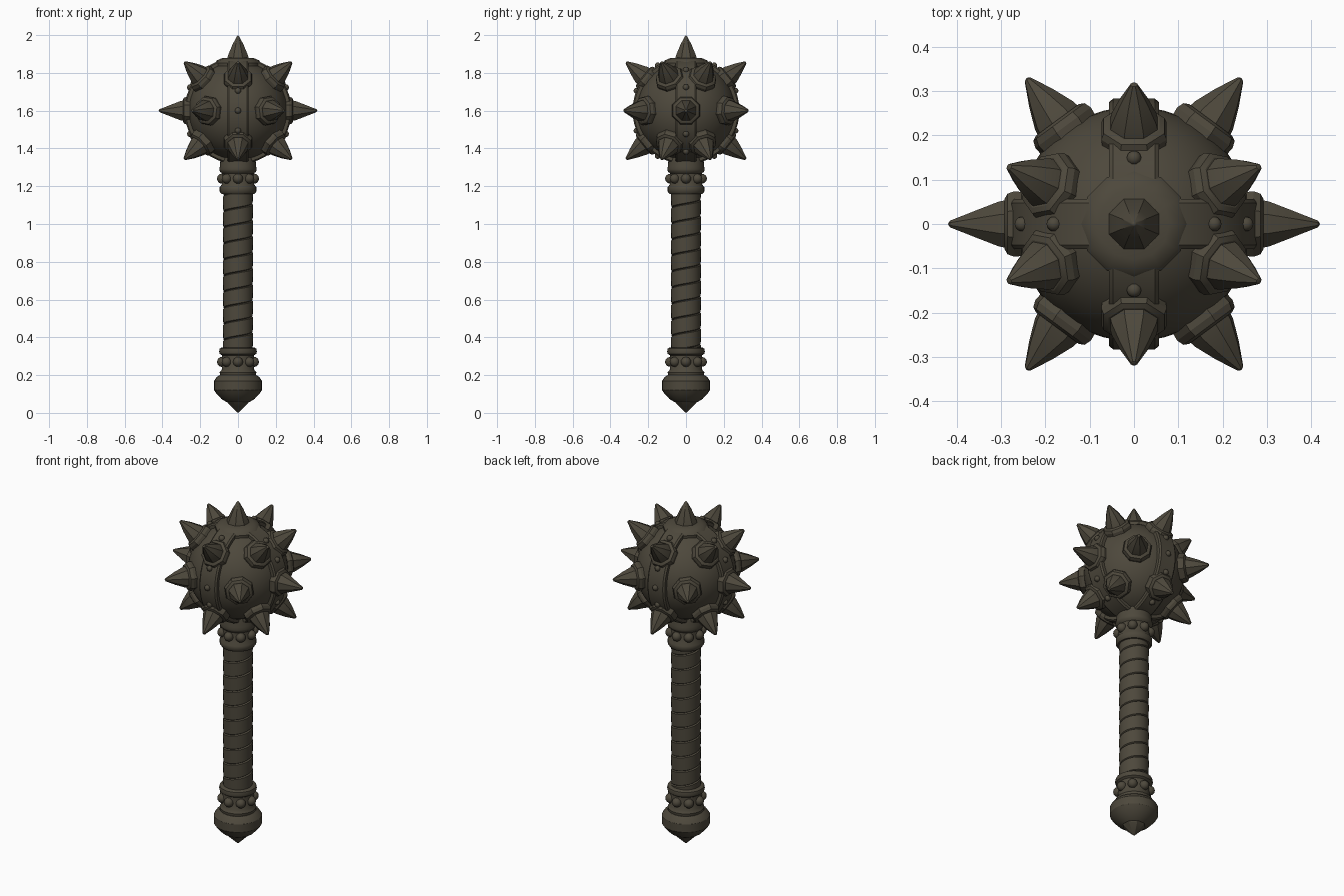
import bpy, bmesh, math
from mathutils import Vector

if "Cube" in bpy.data.objects:
    bpy.data.objects.remove(bpy.data.objects["Cube"])

iron = bpy.data.materials.new("dark olive iron")
iron.diffuse_color = (0.075, 0.065, 0.045, 1)
iron.use_nodes = True
iron.node_tree.nodes["Principled BSDF"].inputs["Base Color"].default_value = iron.diffuse_color
C = Vector((0, 0, 1.6))  # centre of the head


def finish(name, verts, faces, angle=35):
    me = bpy.data.meshes.new(name)
    me.from_pydata([tuple(v) for v in verts], [], faces)
    bm = bmesh.new()
    bm.from_mesh(me)
    bmesh.ops.remove_doubles(bm, verts=bm.verts, dist=1e-5)
    bmesh.ops.recalc_face_normals(bm, faces=bm.faces)
    bm.to_mesh(me)
    bm.free()
    ob = bpy.data.objects.new(name, me)
    bpy.context.collection.objects.link(ob)
    me.materials.append(iron)
    bpy.ops.object.select_all(action='DESELECT')
    ob.select_set(True)
    bpy.context.view_layer.objects.active = ob
    bpy.ops.object.shade_smooth_by_angle(angle=math.radians(angle))
    return ob


def lathe(name, prof, n=32, origin=Vector(), axis=Vector((0, 0, 1)), turn=0.0, angle=35):
    """Revolve (radius, height) points about an axis."""
    q = Vector((0, 0, 1)).rotation_difference(axis)
    verts, faces = [], []
    for r, h in prof:
        for i in range(n):
            a = 2 * math.pi * (i + turn) / n
            verts.append(origin + q @ Vector((r * math.cos(a), r * math.sin(a), h)))
    for j in range(len(prof) - 1):
        for i in range(n):
            k = (i + 1) % n
            faces.append((j * n + i, j * n + k, (j + 1) * n + k, (j + 1) * n + i))
    return finish(name, verts, faces, angle)


def stud(name, pos, axis, r=0.02):
    prof = [(r * math.cos(t * math.pi / 8), r * math.sin(t * math.pi / 8)) for t in range(-1, 5)]
    lathe(name, prof, 10, pos, axis.normalized(), angle=60)


# Head ball
lathe("head_ball", [(0.265 * math.sin(math.pi * i / 24), -0.265 * math.cos(math.pi * i / 24))
                    for i in range(25)], 48, C)


# Two raised bands crossing over the poles
def band(name, d):
    side = Vector((-d.y, d.x, 0))
    sect = [(0.25, -0.056), (0.276, -0.056), (0.283, -0.047), (0.283, 0.047), (0.276, 0.056), (0.25, 0.056)]
    n, m = 48, len(sect)
    verts, faces = [], []
    for i in range(n):
        a = 2 * math.pi * i / n
        out = d * math.cos(a) + Vector((0, 0, math.sin(a)))
        verts += [C + out * r + side * w for r, w in sect]
        for j in range(m):
            k = (j + 1) % m
            b = (i + 1) % n
            faces.append((i * m + j, i * m + k, b * m + k, b * m + j))
    finish(name, verts, faces)


band("side_band", Vector((1, 0, 0)))
band("front_band", Vector((0, 1, 0)))

# Rivets along the bands
for k in range(4):
    a = k * math.pi / 2
    d = Vector((math.cos(a), math.sin(a), 0))
    elevs = (0, 22, -22, 58, -58) if k % 2 else (26, -26, 50, -50)
    for e in elevs:
        t = math.radians(e)
        out = d * math.cos(t) + Vector((0, 0, math.sin(t)))
        stud("band_rivet", C + out * 0.281, out, 0.017)

# Spikes with faceted collars
tips = [Vector((s * 0.42, 0, 0)) for s in (-1, 1)]
tips += [Vector((s * 0.243, t * 0.33, 0)) for s in (-1, 1) for t in (-1, 1)]
for up in (-0.258, 0.258):
    tips += [Vector((0, t * 0.318, up)) for t in (-1, 1)]
    tips += [Vector((s * 0.285, t * 0.13, up)) for s in (-1, 1) for t in (-1, 1)]
for p in tips:
    L, ax = p.length, p.normalized()
    lathe("spike_collar", [(0.076, 0.235), (0.08, 0.27), (0.074, 0.286), (0.062, 0.292), (0, 0.292)],
          8, C, ax, 0.5, 25)
    lathe("spike", [(0.06, 0.28), (0.055, 0.305), (0.034, 0.355), (0.008, L - 0.004), (0, L)],
          8, C, ax, 0.5, 30)

# Crown disc and top spike
lathe("crown_disc", [(0.12, 1.82), (0.122, 1.852), (0.112, 1.866), (0.08, 1.88), (0, 1.88)], 12)
lathe("top_spike", [(0.064, 1.87), (0.058, 1.89), (0.034, 1.945), (0.006, 1.995), (0, 2.0)], 8, turn=0.5, angle=30)

# Grip with overlapping spiral wrap
N, pitch, z0, z1 = 32, 0.085, 0.32, 1.19
steps = [(0.0, 0.071), (0.06, 0.078), (0.5, 0.0785), (0.95, 0.079)]
rows = [(t + u, r) for t in range(-1, 13) for u, r in steps]
verts, faces = [], []
for h, r in rows:
    for i in range(N + 1):
        a = 2 * math.pi * i / N
        z = min(max(z0 + pitch * (h + 0.5 - i / N), z0), z1)
        verts.append((r * math.sin(a), r * math.cos(a), z))
for j in range(len(rows) - 1):
    for i in range(N):
        a, b = j * (N + 1) + i, (j + 1) * (N + 1) + i
        faces.append((a, a + 1, b + 1, b))
finish("wrapped_grip", verts, faces)


# Studded collars at both ends of the grip
def collar(name, lo, hi, prof):
    lathe(name, prof, 32, angle=40)
    zc = (lo + hi) / 2
    for i in range(8):
        a = i * math.pi / 4
        d = Vector((math.cos(a), math.sin(a), 0))
        stud(name + "_stud", d * 0.084 + Vector((0, 0, zc)), d, 0.027)


collar("upper_collar", 1.21, 1.27,
       [(0.07, 1.16), (0.088, 1.16), (0.097, 1.172), (0.097, 1.195), (0.085, 1.21), (0.085, 1.268),
        (0.096, 1.278), (0.099, 1.29), (0.096, 1.305), (0.094, 1.33), (0.085, 1.37)])
collar("lower_collar", 0.235, 0.305,
       [(0.085, 0.17), (0.094, 0.19), (0.097, 0.215), (0.085, 0.23), (0.085, 0.305),
        (0.097, 0.313), (0.1, 0.325), (0.097, 0.34), (0.085, 0.347), (0.07, 0.347)])

# Pommel and its point
lathe("pommel", [(0, 0.2), (0.098, 0.2), (0.113, 0.19), (0.128, 0.168), (0.128, 0.122), (0.115, 0.103),
                 (0.088, 0.074), (0.062, 0.058), (0, 0.058)], 24, angle=30)
lathe("pommel_point", [(0.064, 0.07), (0.06, 0.054), (0.007, 0.004), (0, 0)], 8, turn=0.5, angle=30)
